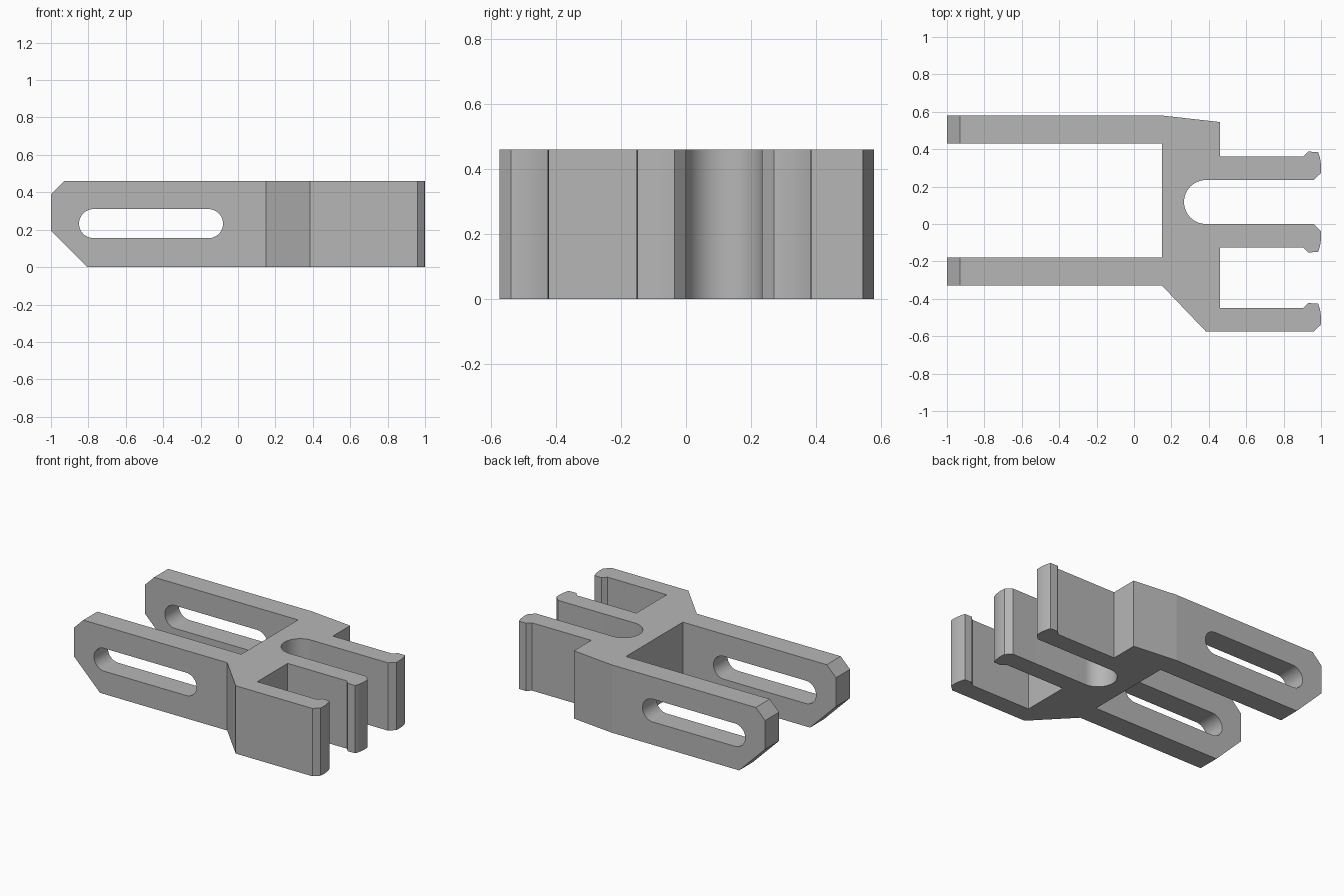
import bpy
import bmesh
from math import cos, sin, radians
from mathutils import Vector

HEIGHT = 0.46

cube = bpy.data.objects.get("Cube")
if cube:
    bpy.data.objects.remove(cube, do_unlink=True)

grey = bpy.data.materials.new("plain grey")
grey.use_nodes = True
colour = (0.47, 0.47, 0.47, 1)
grey.diffuse_color = colour
grey.node_tree.nodes["Principled BSDF"].inputs["Base Color"].default_value = colour


def arc(cx, cy, radius, start, end, steps):
    """Points along a circular arc, angles in degrees."""
    angles = [radians(start + (end - start) * i / steps) for i in range(steps + 1)]
    return [(cx + radius * cos(a), cy + radius * sin(a)) for a in angles]


def prism(name, points, offset, depth):
    """Extrude a flat outline; offset places each 2D point in space."""
    mesh = bpy.data.meshes.new(name)
    bm = bmesh.new()
    face = bm.faces.new([bm.verts.new(offset(u, v)) for u, v in points])
    result = bmesh.ops.extrude_face_region(bm, geom=[face])
    new_verts = [g for g in result["geom"] if isinstance(g, bmesh.types.BMVert)]
    bmesh.ops.translate(bm, verts=new_verts, vec=Vector(depth))
    bmesh.ops.recalc_face_normals(bm, faces=bm.faces)
    bm.to_mesh(mesh)
    bm.free()
    mesh.materials.append(grey)
    obj = bpy.data.objects.new(name, mesh)
    bpy.context.collection.objects.link(obj)
    return obj


def prong(outer_y, hook):
    """Hooked prong tip from its plain side to its hooked side."""
    local = [(0.96, 0)] + arc(0.76, 0.065, 0.24, -7, 20.7, 8)
    local += [(0.93, 0.152), (0.905, 0.125)]
    return [(x, outer_y + hook * y) for x, y in local]


# Plan outline, anticlockwise from the front arm
outline = [(-1, -0.33), (0.15, -0.33), (0.385, -0.575)]
outline += prong(-0.575, 1)
outline += [(0.46, -0.45), (0.46, -0.125)]
outline += prong(0, -1)[::-1]
outline += arc(0.385, 0.1175, 0.1175, 270, 90, 48)
outline += prong(0.235, 1)
outline += [(0.46, 0.36), (0.46, 0.545), (0.15, 0.58), (-1, 0.58),
            (-1, 0.43), (0.15, 0.43), (0.15, -0.18), (-1, -0.18)]
bracket = prism("forked_bracket", outline, lambda x, y: (x, y, 0), (0, 0, HEIGHT))

# Side cutters: long rounded slot and the two bevelled arm corners
slot = arc(-0.1575, 0.2325, 0.0775, -90, 90, 48) + arc(-0.7725, 0.2325, 0.0775, 90, 270, 48)
top_corner = [(-1.075, 0.315), (-0.885, 0.505), (-1.075, 0.505)]
bottom_corner = [(-1.1, 0.295), (-1.1, -0.1), (-0.705, -0.1)]
cutters = {"arm_slot": slot, "top_corner": top_corner, "bottom_corner": bottom_corner}
bpy.context.view_layer.objects.active = bracket
for name, profile in cutters.items():
    cutter = prism(name + "_cutter", profile, lambda x, z: (x, -0.8, z), (0, 1.6, 0))
    cutter.hide_render = True
    cut = bracket.modifiers.new(name, "BOOLEAN")
    cut.operation = "DIFFERENCE"
    cut.solver = "EXACT"
    cut.object = cutter
    bpy.ops.object.modifier_apply(modifier=name)
    bpy.data.objects.remove(cutter, do_unlink=True)

# Smooth the curved walls, keep the edges crisp
bpy.ops.object.select_all(action="DESELECT")
bracket.select_set(True)
bpy.ops.object.shade_smooth_by_angle(angle=radians(5))
